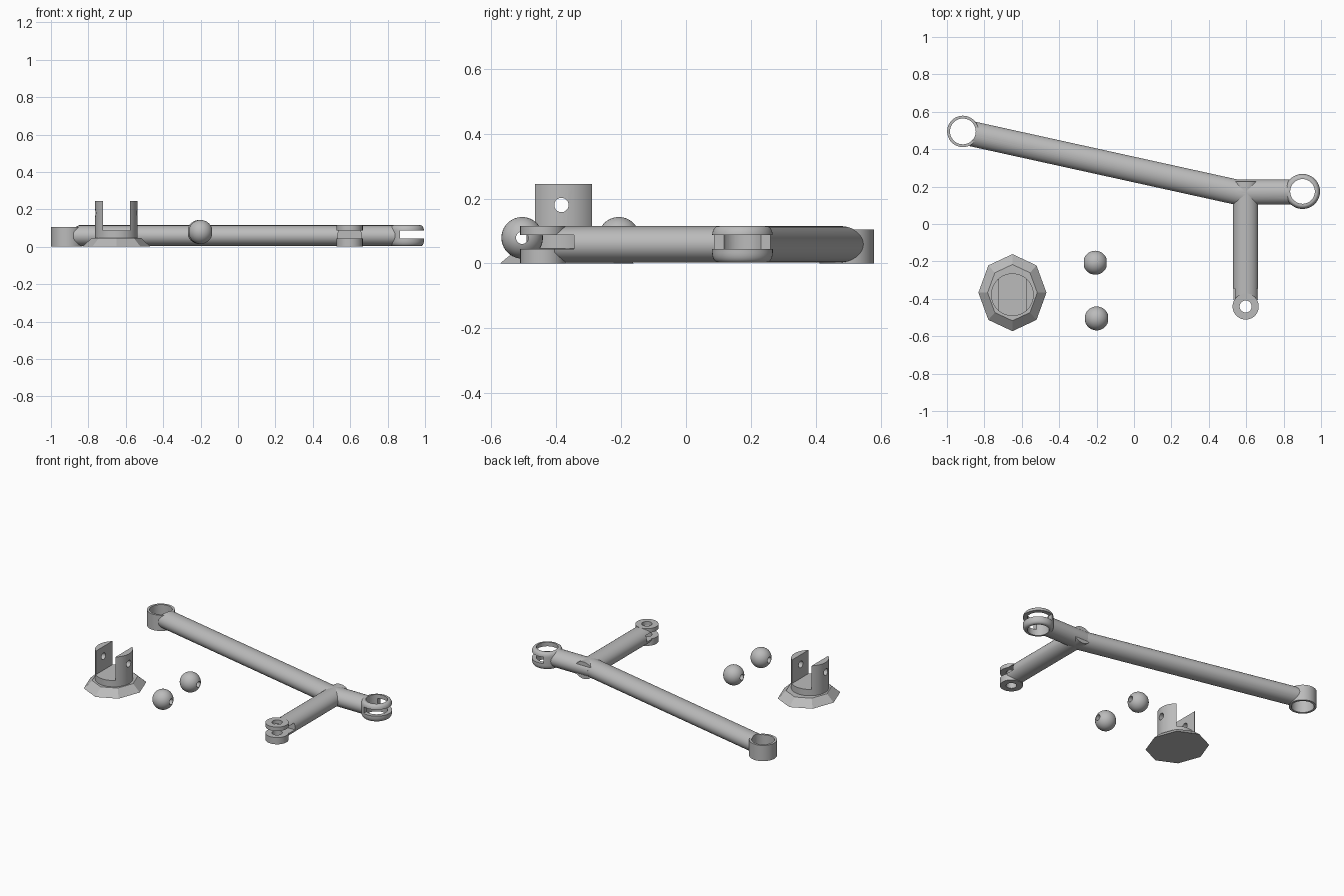
import bpy, bmesh, math
from mathutils import Vector, Matrix

cube = bpy.data.objects.get("Cube")
if cube:
    bpy.data.objects.remove(cube, do_unlink=True)

grey = bpy.data.materials.new("plain grey")
grey.use_nodes = True
grey.diffuse_color = (0.5, 0.5, 0.5, 1)
grey.node_tree.nodes["Principled BSDF"].inputs["Base Color"].default_value = (0.5, 0.5, 0.5, 1)


def finish(name, bm):
    bmesh.ops.recalc_face_normals(bm, faces=bm.faces)
    mesh = bpy.data.meshes.new(name)
    bm.to_mesh(mesh)
    bm.free()
    mesh.materials.append(grey)
    ob = bpy.data.objects.new(name, mesh)
    bpy.context.collection.objects.link(ob)
    return ob


def rod(name, start, end, wide, high=None, sides=40):
    """Straight rod with an elliptical section between two points."""
    start, end = Vector(start), Vector(end)
    axis = (end - start).normalized()
    side = Vector((0, 0, 1)).cross(axis)
    side = side.normalized() if side.length > 0.01 else Vector((1, 0, 0))
    up = axis.cross(side)
    frame = Matrix((side * wide, up * (high or wide), axis)).transposed().to_4x4()
    bm = bmesh.new()
    bmesh.ops.create_cone(bm, cap_ends=True, segments=sides, radius1=1, radius2=1,
                          depth=(end - start).length,
                          matrix=Matrix.Translation((start + end) / 2) @ frame)
    return finish(name, bm)


def post(name, x, y, r, low, top, sides=48):
    return rod(name, (x, y, low), (x, y, top), r, sides=sides)


def box(name, low, top):
    low, top = Vector(low), Vector(top)
    bm = bmesh.new()
    bmesh.ops.create_cube(bm, size=1, matrix=Matrix.Translation((low + top) / 2)
                          @ Matrix.Diagonal((*(top - low), 1)))
    return finish(name, bm)


def cut(ob, *cutters):
    """Subtract the cutters and keep the plain resulting mesh."""
    for c in cutters:
        mod = ob.modifiers.new("cut", "BOOLEAN")
        mod.operation, mod.solver, mod.object = "DIFFERENCE", "EXACT", c
    graph = bpy.context.evaluated_depsgraph_get()
    mesh = bpy.data.meshes.new_from_object(ob.evaluated_get(graph))
    ob.modifiers.clear()
    ob.data = mesh


def smooth(ob):
    bpy.ops.object.select_all(action="DESELECT")
    ob.select_set(True)
    bpy.context.view_layer.objects.active = ob
    bpy.ops.object.shade_smooth_by_angle(angle=math.radians(32))


MID, WIDE, HIGH = 0.059, 0.067, 0.056
SLOT = (0.045, 0.088)
cutters, parts = [], []

# Rods of the arm
long_rod = rod("long_rod", (-0.866, 0.482, MID), (0.6, 0.159, MID), WIDE, HIGH)
short_rod = rod("short_rod", (0.56, 0.17, MID), (0.86, 0.17, MID), WIDE, HIGH)
cross_rod = rod("cross_rod", (0.597, 0.226, MID), (0.597, -0.405, MID), WIDE, HIGH)

# Plain end ring
far_ring = post("far_end_ring", -0.915, 0.495, 0.084, 0, 0.105)
far_bore = post("far_bore", -0.915, 0.495, 0.069, -0.1, 0.3)

# Rounded split ring, turned from a profile
bm = bmesh.new()
profile = [(0, 0.003)]
for low in (True, False):
    for i in range(7):
        a = math.radians(15 * i)
        s, c = (math.sin(a), math.cos(a)) if low else (math.cos(a), math.sin(a))
        z = 0.033 - 0.03 * c if low else 0.085 + 0.03 * c
        if not low:
            z, s = 0.085 + 0.03 * math.sin(a), math.cos(a)
        profile.append((0.075 + 0.0185 * s, z))
profile.append((0, 0.115))
verts = [bm.verts.new((0.901 + r, 0.174, z)) for r, z in profile]
edges = [bm.edges.new(pair) for pair in zip(verts, verts[1:])]
bmesh.ops.spin(bm, geom=verts + edges, cent=(0.901, 0.174, 0), axis=(0, 0, 1),
               angle=math.tau, steps=48)
bmesh.ops.remove_doubles(bm, verts=bm.verts, dist=0.0001)
split_ring = finish("split_ring", bm)
split_bore = post("split_bore", 0.901, 0.174, 0.066, -0.1, 0.3)
split_slot = box("split_slot", (0.867, -0.1, SLOT[0]), (1.2, 0.4, SLOT[1]))

# Fork eye at the front of the cross rod
fork_eye = post("fork_eye", 0.597, -0.441, 0.07, 0, 0.115)
fork_bore = post("fork_bore", 0.597, -0.441, 0.032, -0.1, 0.3)
fork_slot = box("fork_slot", (0.4, -0.7, SLOT[0]), (0.8, -0.345, SLOT[1]))

for ob, tools in ((long_rod, [far_bore]), (far_ring, [far_bore]),
                  (short_rod, [split_bore, split_slot]),
                  (split_ring, [split_bore, split_slot]),
                  (cross_rod, [fork_bore, fork_slot]),
                  (fork_eye, [fork_bore, fork_slot])):
    cut(ob, *tools)
    parts.append(ob)
cutters += [far_bore, split_bore, split_slot, fork_bore, fork_slot]

# Eight-sided sloped foot
bm = bmesh.new()
bmesh.ops.create_cone(bm, cap_ends=True, segments=8, radius1=1, radius2=0.73, depth=0.046,
                      matrix=Matrix.Translation((-0.65, -0.367, 0.023))
                      @ Matrix.Diagonal((0.182, 0.206, 1, 1)))
finish("stand_foot", bm)

# Two-pronged stand with a cross hole
stand = post("stand_fork", -0.65, -0.378, 0.114, 0.04, 0.245)
gap = box("stand_gap", (-0.723, -0.6, 0.088), (-0.578, -0.1, 0.4))
pin = rod("stand_pin_hole", (-0.9, -0.384, 0.18), (-0.4, -0.384, 0.18), 0.022)
cut(stand, gap, pin)
parts.append(stand)
cutters += [gap, pin]

# Drilled balls
for name, x, y in (("rear_ball", -0.207, -0.207), ("front_ball", -0.2, -0.505)):
    bm = bmesh.new()
    bmesh.ops.create_uvsphere(bm, u_segments=32, v_segments=20, radius=0.064,
                              matrix=Matrix.Translation((x, y, 0.079)))
    ball = finish(name, bm)
    drill = rod(name + "_hole", (x - 0.1, y, 0.079), (x + 0.1, y, 0.079), 0.019, sides=24)
    cut(ball, drill)
    parts.append(ball)
    cutters.append(drill)

for ob in cutters:
    bpy.data.objects.remove(ob, do_unlink=True)
for ob in parts:
    smooth(ob)
